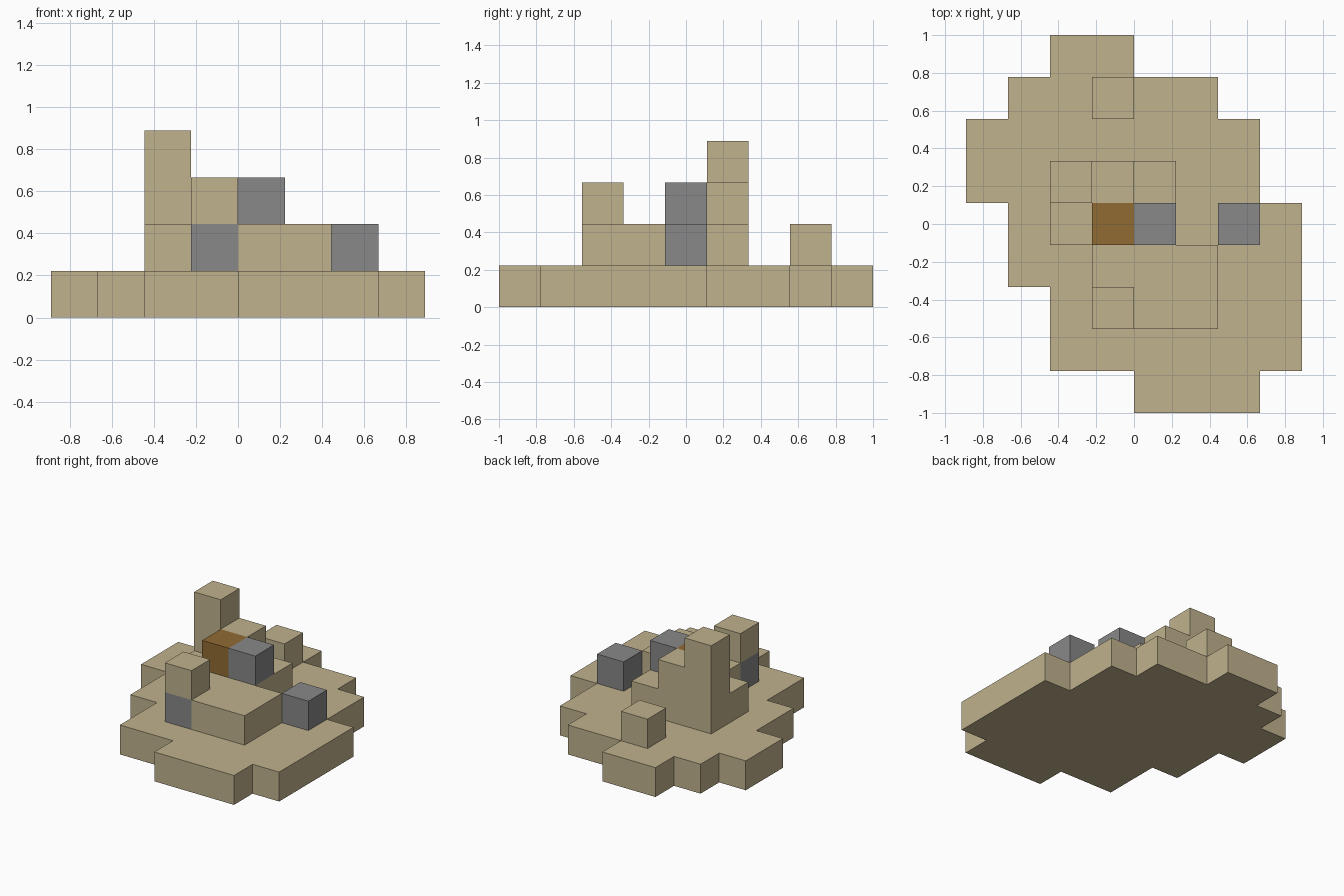
import bpy
import bmesh
from mathutils import Vector

cube = bpy.data.objects.get("Cube")
if cube:
    bpy.data.objects.remove(cube, do_unlink=True)

CELL = 2 / 9                      # edge of one block
ORIGIN = Vector((-4, -4.5, 0))    # corner of the block grid, in blocks


def material(name, rgb):
    mat = bpy.data.materials.new(name)
    mat.use_nodes = True
    mat.diffuse_color = (*rgb, 1)
    mat.node_tree.nodes["Principled BSDF"].inputs["Base Color"].default_value = (*rgb, 1)
    return mat


sand = material("sand", (0.527, 0.445, 0.270))
stone = material("stone grey", (0.246, 0.246, 0.246))
wood = material("wood brown", (0.283, 0.147, 0.034))


def extrude_cells(name, cells, level, height, mat):
    """Solid made from a flat set of grid cells, raised by a number of blocks."""
    bm = bmesh.new()
    corners = {}

    def corner(x, y):
        if (x, y) not in corners:
            corners[x, y] = bm.verts.new((Vector((x, y, level)) + ORIGIN) * CELL)
        return corners[x, y]

    for x, y in cells:
        bm.faces.new([corner(x, y), corner(x + 1, y),
                      corner(x + 1, y + 1), corner(x, y + 1)])
    result = bmesh.ops.extrude_face_region(bm, geom=bm.faces[:], use_keep_orig=True)
    raised = [v for v in result["geom"] if isinstance(v, bmesh.types.BMVert)]
    bmesh.ops.translate(bm, verts=raised, vec=(0, 0, height * CELL))
    bmesh.ops.recalc_face_normals(bm, faces=bm.faces[:])
    # Merge coplanar squares into clean flat faces
    bmesh.ops.dissolve_limit(bm, angle_limit=0.01, verts=bm.verts[:], edges=bm.edges[:])
    mesh = bpy.data.meshes.new(name)
    bm.to_mesh(mesh)
    bm.free()
    mesh.materials.append(mat)
    obj = bpy.data.objects.new(name, mesh)
    bpy.context.collection.objects.link(obj)
    return obj


def plan(rows):
    """Cells marked # in a floor plan drawn with the back row first."""
    return [(x, y) for y, row in enumerate(reversed(rows))
            for x, mark in enumerate(row) if mark == "#"]


# Ground slab with its stepped outline
extrude_cells("ground_slab", plan([
    "..##....",
    ".#####..",
    "#######.",
    "#######.",
    ".#######",
    ".#######",
    "..######",
    "..######",
    "....###.",
]), 0, 1, sand)

# First tier, wrapping around the grey corner block
extrude_cells("first_tier", plan([
    "........",
    "........",
    "........",
    "..###...",
    "..###...",
    "...###..",
    "....##..",
    "........",
    "........",
]), 1, 1, sand)

# Single blocks and the tower: name, cell, level, height, colour
for name, cell, level, height, mat in (
    ("corner_stone", (3, 2), 1, 1, stone),
    ("side_stone", (6, 4), 1, 1, stone),
    ("upper_stone", (4, 4), 2, 1, stone),
    ("wood_block", (3, 4), 2, 1, wood),
    ("rear_step", (3, 5), 2, 1, sand),
    ("front_post", (3, 2), 2, 1, sand),
    ("rear_block", (3, 7), 1, 1, sand),
    ("tower", (2, 5), 2, 2, sand),
):
    extrude_cells(name, [cell], level, height, mat)
